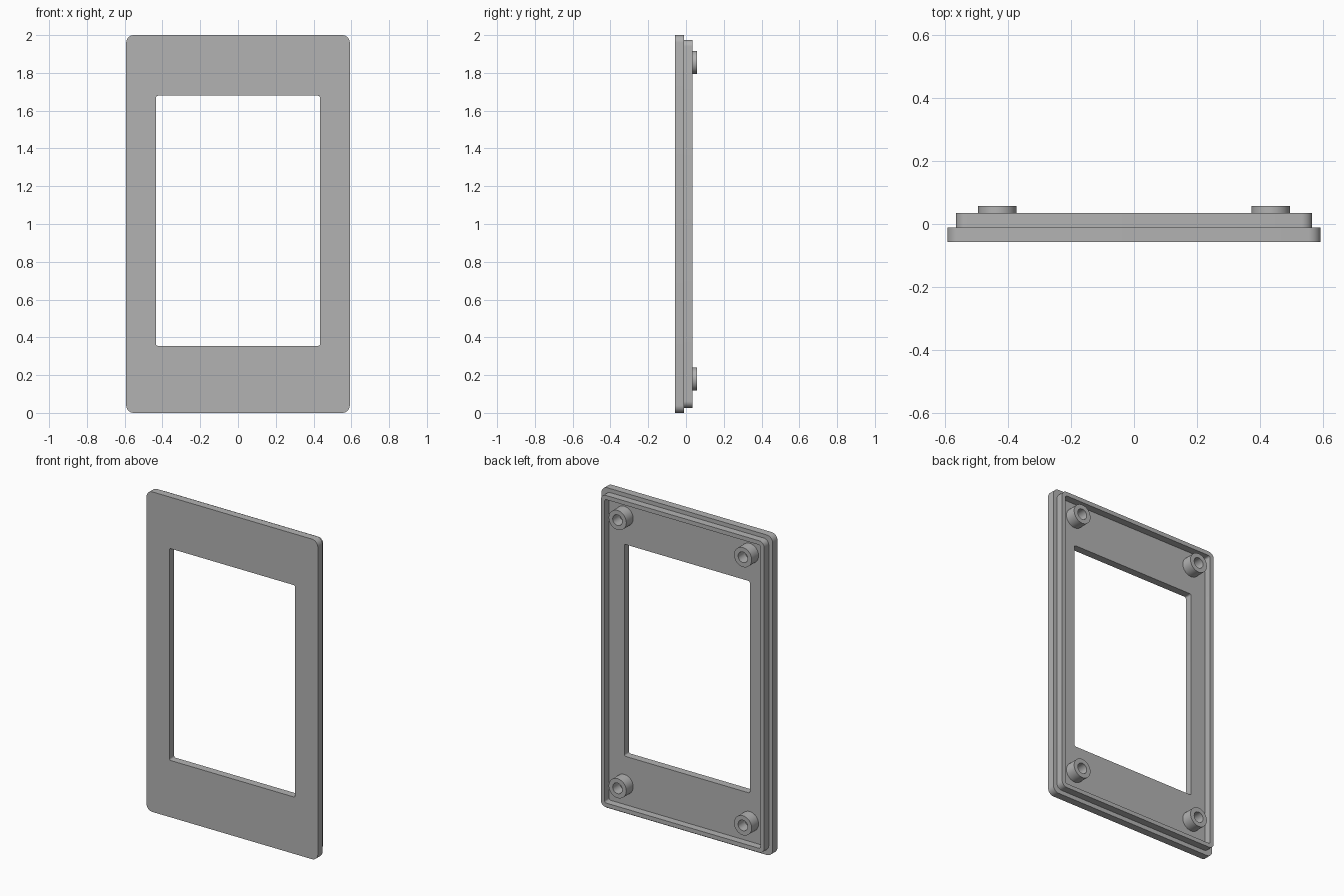
import bpy
import bmesh
from math import sin, cos, pi

cube = bpy.data.objects.get("Cube")
if cube:
    bpy.data.objects.remove(cube)

grey = bpy.data.materials.new("plain grey")
grey.use_nodes = True
grey.diffuse_color = (0.45, 0.45, 0.45, 1)
grey.node_tree.nodes["Principled BSDF"].inputs["Base Color"].default_value = (0.45, 0.45, 0.45, 1)

STEPS = 8
FRONT, LEDGE, RIM_BACK, BOSS_BACK = -0.0575, -0.0105, 0.0345, 0.0575


def rounded_rect(half_width, bottom, top, radius):
    """Outline in x and z; a zero-length side turns it into a circle."""
    points = []
    corners = [(1, top - radius), (-1, top - radius), (-1, bottom + radius), (1, bottom + radius)]
    for i, (side, z) in enumerate(corners):
        for k in range(STEPS + 1):
            a = (i + k / STEPS) * pi / 2
            points.append((side * (half_width - radius) + radius * cos(a), z + radius * sin(a)))
    return points


def ring(name, outer, inner, y0, y1, location=(0, 0, 0)):
    """Closed ring between two matching outlines, running from y0 to y1."""
    bm = bmesh.new()
    loops = [[bm.verts.new((x, y, z)) for x, z in outline]
             for outline, y in ((outer, y0), (outer, y1), (inner, y1), (inner, y0))]
    n = len(outer)
    for i in range(4):
        a, b = loops[i], loops[(i + 1) % 4]
        for k in range(n):
            m = (k + 1) % n
            bm.faces.new((a[k], a[m], b[m], b[k]))
    bmesh.ops.remove_doubles(bm, verts=bm.verts, dist=0.00001)
    bmesh.ops.recalc_face_normals(bm, faces=bm.faces)
    mesh = bpy.data.meshes.new(name)
    bm.to_mesh(mesh)
    bm.free()
    mesh.materials.append(grey)
    obj = bpy.data.objects.new(name, mesh)
    obj.location = location
    bpy.context.collection.objects.link(obj)
    bpy.ops.object.select_all(action="DESELECT")
    obj.select_set(True)
    bpy.context.view_layer.objects.active = obj
    bpy.ops.object.shade_smooth_by_angle()
    return obj


def circle(radius):
    return rounded_rect(radius, -radius, radius, radius)


# Front plate with its window opening
ring("front_plate", rounded_rect(0.592, 0, 2, 0.04),
     rounded_rect(0.434, 0.355, 1.679, 0.01), FRONT, LEDGE)

# Raised rim on the back
ring("back_rim", rounded_rect(0.565, 0.027, 1.975, 0.035),
     rounded_rect(0.539, 0.053, 1.949, 0.012), LEDGE, RIM_BACK)

# Four hollow screw bosses
for side, x in (("left", 0.4335), ("right", -0.4335)):
    for level, z in (("upper", 1.855), ("lower", 0.179)):
        ring(f"{level}_{side}_boss", circle(0.061), circle(0.033),
             LEDGE, BOSS_BACK, (x, 0, z))
